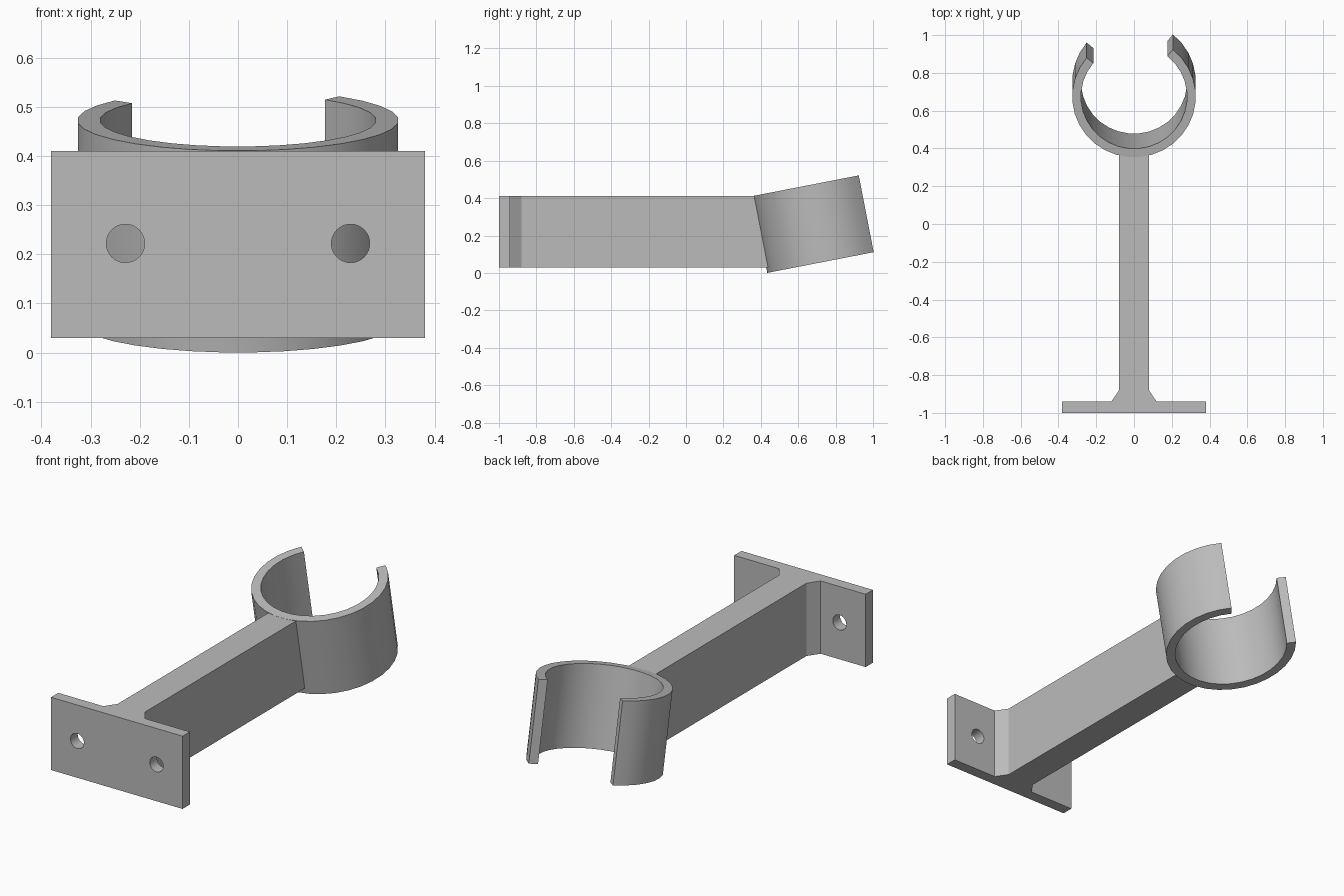
import bpy, bmesh, math
from mathutils import Matrix, Vector

cube = bpy.data.objects.get("Cube")
if cube:
    bpy.data.objects.remove(cube)

gray = bpy.data.materials.new("plain gray")
gray.use_nodes = True
color = (0.5, 0.5, 0.5, 1)
gray.diffuse_color = color
gray.node_tree.nodes["Principled BSDF"].inputs["Base Color"].default_value = color

BOTTOM, TOP = 0.03, 0.41
TILT = math.radians(11)


def extrude_outline(name, points, bottom, top):
    """Solid prism from a 2D outline."""
    bm = bmesh.new()
    face = bm.faces.new([bm.verts.new((x, y, bottom)) for x, y in points])
    made = bmesh.ops.extrude_face_region(bm, geom=[face])["geom"]
    verts = [v for v in made if isinstance(v, bmesh.types.BMVert)]
    bmesh.ops.translate(bm, verts=verts, vec=(0, 0, top - bottom))
    bmesh.ops.recalc_face_normals(bm, faces=bm.faces)
    mesh = bpy.data.meshes.new(name)
    bm.to_mesh(mesh)
    bm.free()
    mesh.materials.append(gray)
    obj = bpy.data.objects.new(name, mesh)
    bpy.context.collection.objects.link(obj)
    return obj


def smooth(obj):
    bpy.ops.object.select_all(action="DESELECT")
    obj.select_set(True)
    bpy.context.view_layer.objects.active = obj
    bpy.ops.object.shade_smooth_by_angle(angle=math.radians(30))


# Wall plate, corner gussets and arm share one symmetric outline
half = [(0.38, -1), (0.38, -0.94), (0.12, -0.94), (0.079, -0.88), (0.079, 0.45)]
outline = half + [(-x, y) for x, y in reversed(half)]
arm = extrude_outline("plate_and_arm", outline, BOTTOM, TOP)

# Lean the far end of the arm to follow the tilted ring
for v in arm.data.vertices:
    if v.co.y > 0:
        v.co.y -= (v.co.z - BOTTOM) * math.tan(TILT)

# Screw holes through the plate
for side in (-1, 1):
    bpy.ops.mesh.primitive_cylinder_add(
        vertices=32, radius=0.039, depth=0.2,
        location=(side * 0.229, -0.97, 0.222), rotation=(math.pi / 2, 0, 0))
    cutter = bpy.context.object
    cutter.name = "screw_hole_cutter"
    cutter.data.materials.append(gray)
    cutter.hide_render = True
    cut = arm.modifiers.new("screw_hole", "BOOLEAN")
    cut.operation = "DIFFERENCE"
    cut.solver = "EXACT"
    cut.object = cutter
    bpy.context.view_layer.objects.active = arm
    arm.select_set(True)
    bpy.ops.object.modifier_apply(modifier=cut.name)
    bpy.data.objects.remove(cutter)
smooth(arm)

# Open ring, with the gap at the back
OUTER, INNER, STEPS = 0.327, 0.281, 24
start, end = math.radians(51), math.radians(-220)
angles = [start + (end - start) * i / STEPS for i in range(STEPS + 1)]


def arc(radius, steps):
    return [(radius * math.cos(a), OUTER + radius * math.sin(a)) for a in steps]


ring = extrude_outline("open_ring", arc(OUTER, angles) + arc(INNER, angles[::-1]), 0, 0.418)
ring.data.transform(Matrix.Translation(Vector((0, 0.433, 0))) @ Matrix.Rotation(TILT, 4, "X"))
smooth(ring)
